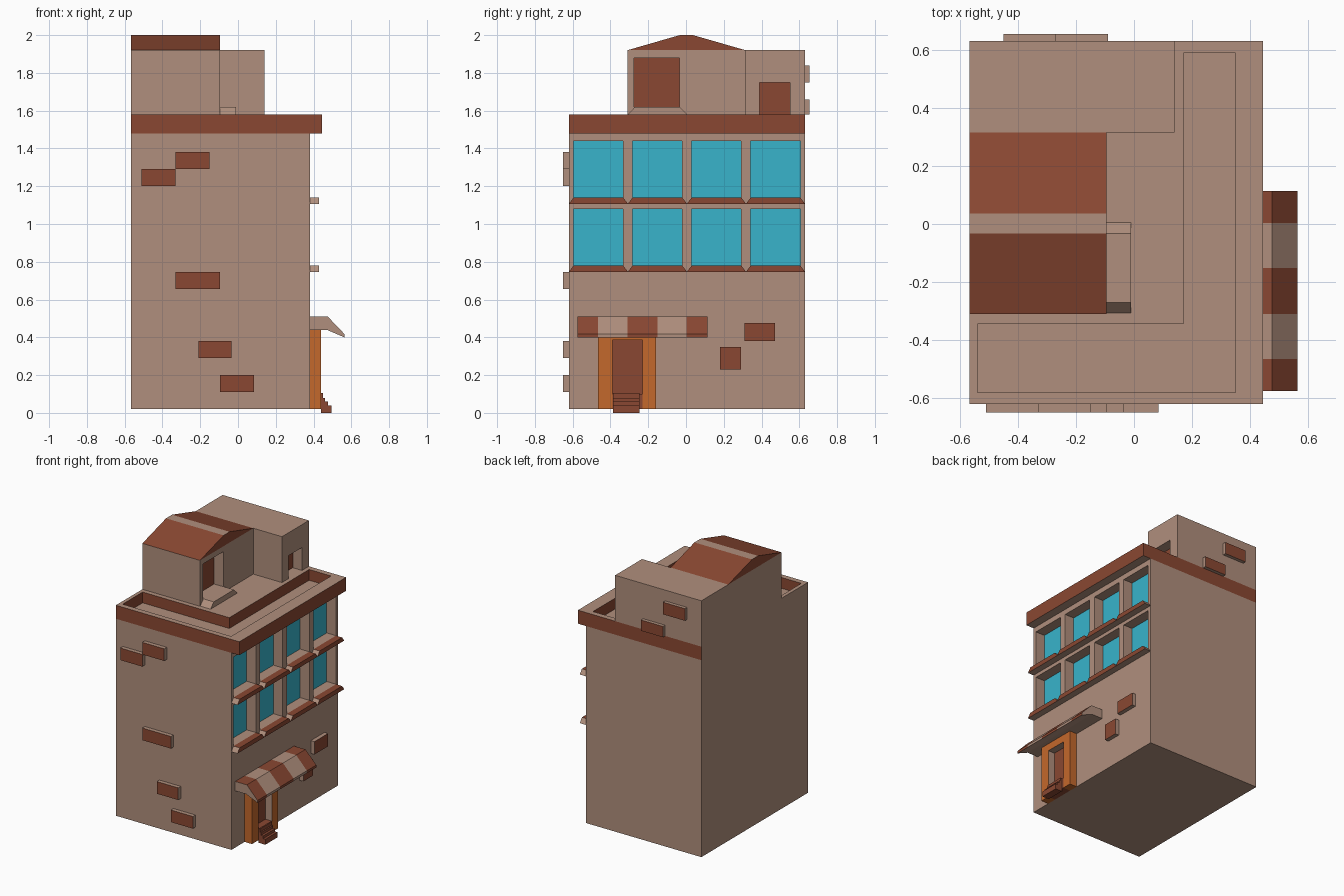
import bpy, bmesh
from mathutils import Vector

if "Cube" in bpy.data.objects:
    bpy.data.objects.remove(bpy.data.objects["Cube"])

# Shared palette: every part carries the same slots, so indices survive booleans
MATS = []
for name, col in [("tan_wall", (.434, .275, .205)), ("brick_brown", (.254, .064, .032)),
                  ("window_blue", (.04, .456, .597)), ("door_orange", (.552, .138, .025))]:
    m = bpy.data.materials.new(name)
    m.diffuse_color = (*col, 1)
    m.use_nodes = True
    m.node_tree.nodes["Principled BSDF"].inputs["Base Color"].default_value = m.diffuse_color
    MATS.append(m)
TAN, BROWN, BLUE, ORANGE = range(4)
DIRS = {'+x': (1, 0, 0), '-x': (-1, 0, 0), '+y': (0, 1, 0), '-y': (0, -1, 0),
        '+z': (0, 0, 1), '-z': (0, 0, -1)}


def prism(name, axis, pts, lo, hi, mat=TAN, faces={}):
    """Extrude a profile along an axis; faces maps a direction to another material."""
    place = {'x': lambda p, t: (t, p[0], p[1]),
             'y': lambda p, t: (p[0], t, p[1]),
             'z': lambda p, t: (p[0], p[1], t)}[axis]
    bm = bmesh.new()
    a = [bm.verts.new(place(p, lo)) for p in pts]
    b = [bm.verts.new(place(p, hi)) for p in pts]
    bm.faces.new(a)
    bm.faces.new(b[::-1])
    for i in range(len(pts)):
        j = (i + 1) % len(pts)
        bm.faces.new((a[i], b[i], b[j], a[j]))
    bmesh.ops.recalc_face_normals(bm, faces=bm.faces)
    bm.normal_update()
    for f in bm.faces:
        f.material_index = mat
        for d, m in faces.items():
            if f.normal.dot(Vector(DIRS[d])) > (.97 if d == '+z' else .7):
                f.material_index = m
    me = bpy.data.meshes.new(name)
    bm.to_mesh(me)
    bm.free()
    for m in MATS:
        me.materials.append(m)
    ob = bpy.data.objects.new(name, me)
    bpy.context.collection.objects.link(ob)
    return ob


def box(name, x0, x1, y0, y1, z0, z1, mat=TAN, faces={}):
    return prism(name, 'z', [(x0, y0), (x1, y0), (x1, y1), (x0, y1)], z0, z1, mat, faces)


def cut(ob, cutters):
    """Subtract cutters, bake the result and remove the helpers."""
    for c in cutters:
        c.hide_render = True
        md = ob.modifiers.new("cut", 'BOOLEAN')
        md.operation, md.solver, md.object = 'DIFFERENCE', 'EXACT', c
    dg = bpy.context.evaluated_depsgraph_get()
    me = bpy.data.meshes.new_from_object(ob.evaluated_get(dg))
    ob.modifiers.clear()
    ob.data = me
    for c in cutters:
        bpy.data.objects.remove(c)


L, F, B = -.567, -.62, .63      # left, front and back planes of the building
WALL = .38                      # street wall plane (+x)

# Main body with eight recessed windows, panes and sills
body = box("main_body", L, WALL, F, B, .02, 1.48)
cutters = []
for z in (.78, 1.14):
    for i in range(4):
        y0 = F + i * .3125
        w0, w1 = y0 + .025, y0 + .2875
        cutters.append(box("window_cutter", .30, .5, w0, w1, z, z + .30))
        box("window_pane", .295, .304, w0, w1, z, z + .30, BLUE)
        prism("window_sill", 'x', [(y0, z - .033), (y0 + .3125, z - .033), (w1, z), (w0, z)],
              WALL, .43, BROWN, {'+y': TAN, '-y': TAN, '-z': TAN})
cut(body, cutters)

# Cornice band with the L-shaped roof trench
band = box("cornice_band", L, .445, F, B, 1.48, 1.58, BROWN, {'+z': TAN, '-z': TAN, '-x': TAN})
trench = prism("trench_cutter", 'z', [(-.54, -.58), (.35, -.58), (.35, .59), (.17, .59),
                                      (.17, -.345), (-.54, -.345)], 1.50, 1.7, BROWN, {'-z': TAN})
cut(band, [trench])

# Flat-roofed rooftop block with doorway
block = box("roof_block", L, .14, .315, B, 1.58, 1.92)
cut(block, [box("block_door_cutter", .06, .3, .39, .55, 1.57, 1.75)])
box("roof_block_door", .055, .064, .39, .55, 1.58, 1.75, BROWN)

# Gabled rooftop house with doorway and step
house = box("roof_house", L, -.095, -.31, .315, 1.58, 1.92)
cut(house, [box("house_door_cutter", -.175, .1, -.275, -.035, 1.62, 1.88)])
box("roof_house_door", -.18, -.171, -.275, -.035, 1.62, 1.88, BROWN)
prism("gable_roof", 'x', [(-.31, 1.92), (.315, 1.92), (.037, 2), (-.033, 2)],
      L, -.095, BROWN, {'+z': TAN})
prism("roof_house_step", 'x', [(-.307, 1.58), (.005, 1.58), (-.033, 1.62), (-.27, 1.62)],
      -.095, -.01)

# Entrance: jambs, lintel, threshold, door
for y0, y1, inner in ((-.465, -.39, '+y'), (-.23, -.16, '-y')):
    box("door_jamb", WALL, .44, y0, y1, .02, .44, ORANGE, {inner: TAN})
box("door_lintel", WALL, .44, -.39, -.23, .385, .44, ORANGE, {'-z': TAN})
box("door_threshold", WALL, .44, -.39, -.23, .02, .10, BROWN)
box("front_door", WALL - .01, WALL + .006, -.39, -.23, .10, .385, BROWN)

# Entrance steps
prism("entrance_steps", 'y', [(.44, 0), (.495, 0), (.495, .04), (.477, .04), (.477, .06),
                              (.46, .06), (.46, .08), (.45, .08), (.45, .105), (.44, .105)],
      -.387, -.247, BROWN)

# Striped awning
edges = [-.575, -.465, -.31, -.152, .003, .113]
for i in range(5):
    prism("awning_stripe", 'y', [(WALL, .44), (.47, .44), (.563, .40), (.563, .418),
                                 (.475, .51), (WALL, .51)],
          edges[i], edges[i + 1], TAN if i % 2 else BROWN, {'+y': TAN, '-y': TAN, '-z': TAN})

# Loose bricks on the front, back and street walls
for x0, x1, z0, z1 in ((-.51, -.33, 1.2, 1.29), (-.33, -.15, 1.29, 1.38), (-.33, -.095, .655, .745),
                       (-.21, -.035, .29, .38), (-.095, .085, .11, .2)):
    box("front_brick", x0, x1, F - .03, F, z0, z1, TAN, {'-y': BROWN})
for x0, x1, z0, z1 in ((-.27, -.09, 1.58, 1.66), (-.45, -.27, 1.75, 1.84)):
    box("back_brick", x0, x1, B, B + .025, z0, z1, TAN, {'+y': BROWN})
for y0, y1, z0, z1 in ((.18, .29, .23, .35), (.31, .47, .38, .475)):
    box("street_brick", WALL, WALL + .03, y0, y1, z0, z1, TAN, {'+x': BROWN})
